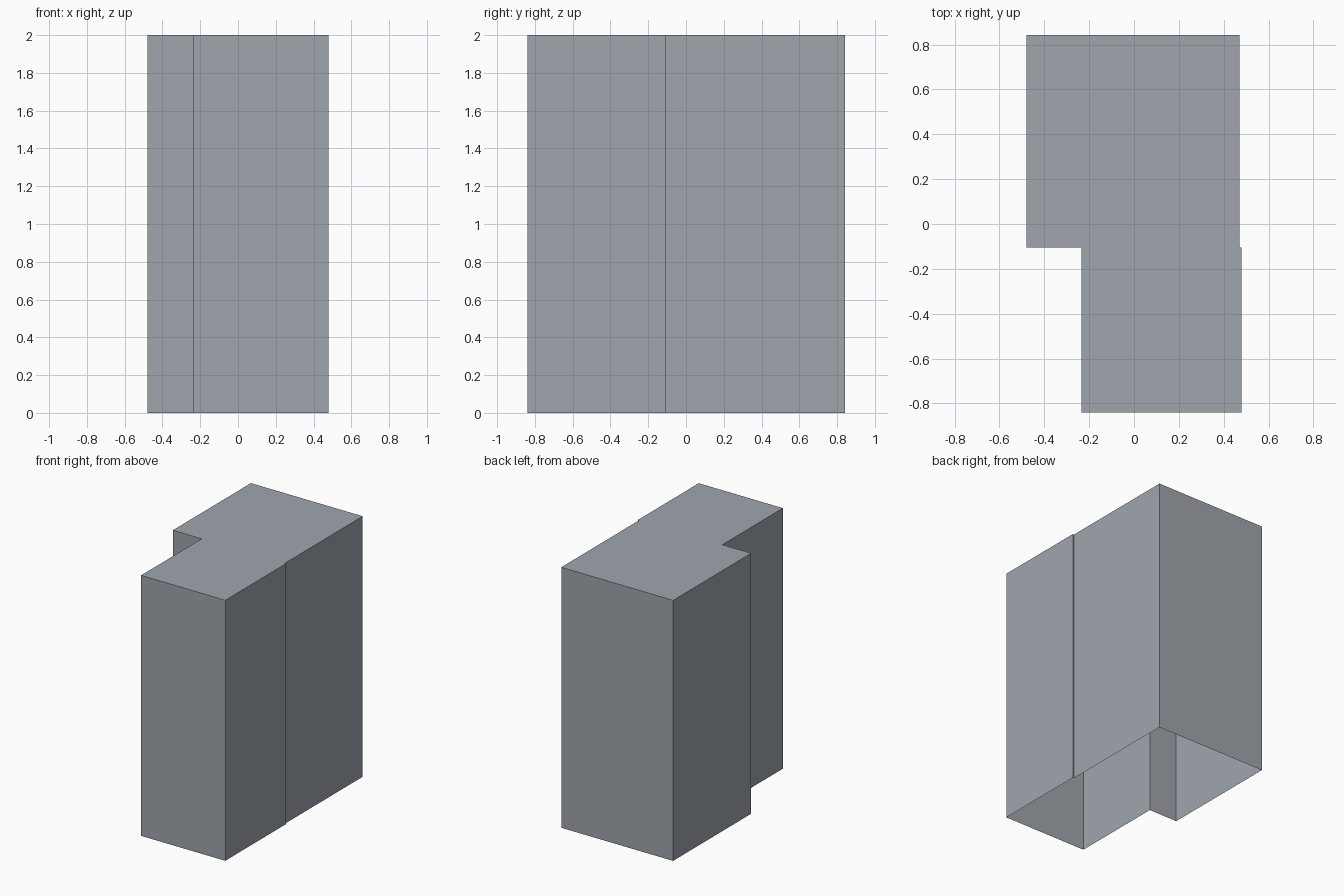
import bpy
import bmesh

if "Cube" in bpy.data.objects:
    bpy.data.objects.remove(bpy.data.objects["Cube"])

# Single flat grey-blue colour
grey = bpy.data.materials.new("slate grey")
grey.diffuse_color = (0.35, 0.38, 0.42, 1.0)
grey.use_nodes = True
grey.node_tree.nodes["Principled BSDF"].inputs["Base Color"].default_value = grey.diffuse_color

HEIGHT = 2.0
# Plan outline, counter-clockwise from the front left corner
outline = [(-0.235, -0.84), (0.48, -0.84), (0.48, -0.105), (0.47, -0.105),
           (0.47, 0.842), (-0.48, 0.842), (-0.48, -0.105), (-0.235, -0.105)]

# Thin shell: walls and flat roof, open underneath
bm = bmesh.new()
low = [bm.verts.new((x, y, 0)) for x, y in outline]
high = [bm.verts.new((x, y, HEIGHT)) for x, y in outline]
n = len(outline)
for i in range(n):
    j = (i + 1) % n
    bm.faces.new((low[i], low[j], high[j], high[i]))
bm.faces.new(high)

mesh = bpy.data.meshes.new("building_shell")
bm.to_mesh(mesh)
bm.free()
mesh.materials.append(grey)
shell = bpy.data.objects.new("building_shell", mesh)
bpy.context.collection.objects.link(shell)
